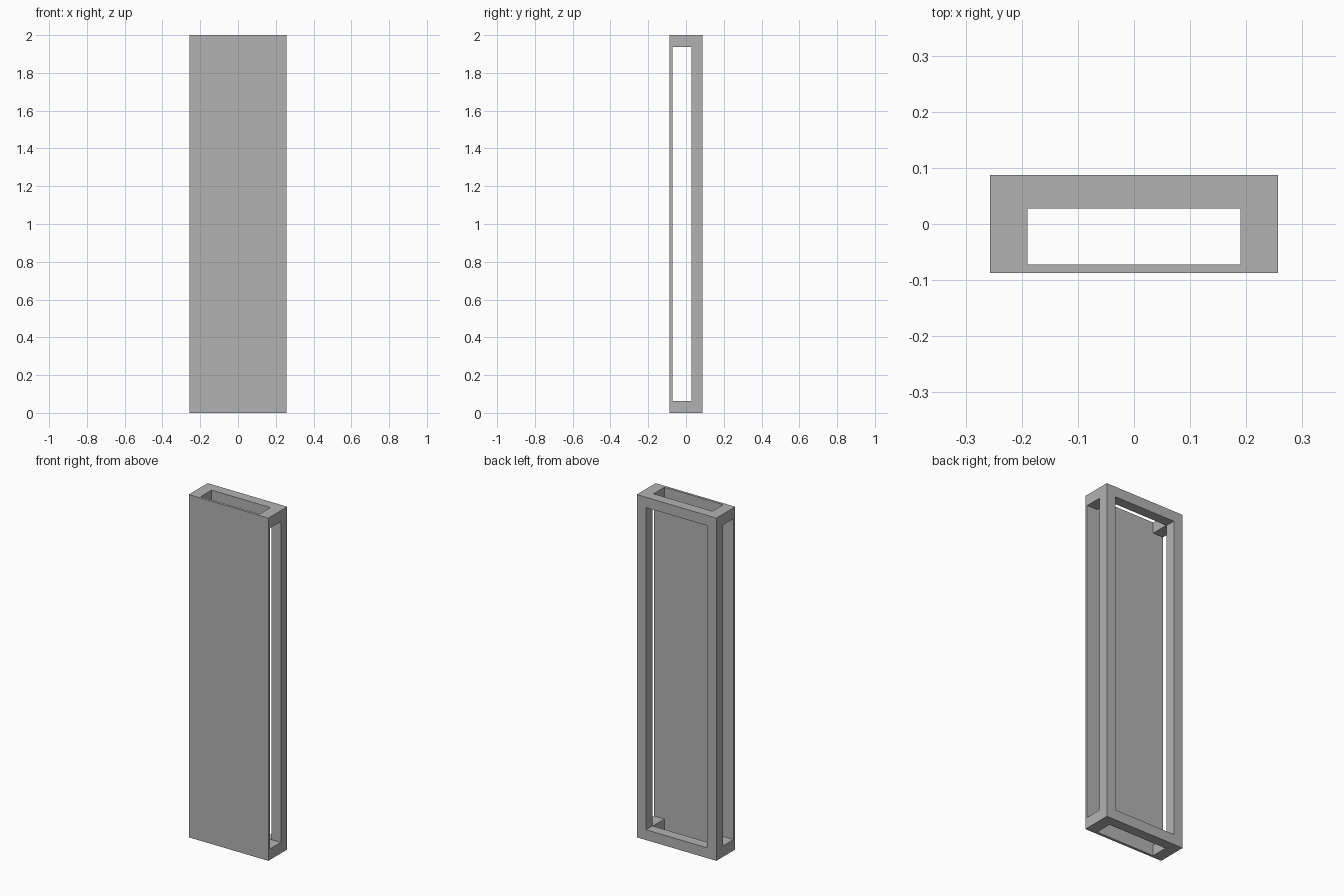
import bpy
import bmesh
from mathutils import Matrix, Vector

cube = bpy.data.objects.get("Cube")
if cube:
    bpy.data.objects.remove(cube, do_unlink=True)

# Overall half sizes and depths
HX, HY, H = 0.257, 0.087, 2.0
PANEL_BACK, FRAME_FRONT = -0.072, 0.028
RAIL = 0.06
BLOCK_X, BLOCK_Z = 0.067, 0.064

grey = bpy.data.materials.new("plain grey")
grey.use_nodes = True
colour = (0.45, 0.45, 0.45, 1)
grey.diffuse_color = colour
grey.node_tree.nodes["Principled BSDF"].inputs["Base Color"].default_value = colour


def add_object(name, bm):
    bmesh.ops.recalc_face_normals(bm, faces=bm.faces)
    mesh = bpy.data.meshes.new(name)
    bm.to_mesh(mesh)
    bm.free()
    mesh.materials.append(grey)
    obj = bpy.data.objects.new(name, mesh)
    bpy.context.collection.objects.link(obj)
    return obj


def box(name, low, high):
    low, high = Vector(low), Vector(high)
    bm = bmesh.new()
    place = Matrix.Translation((low + high) / 2) @ Matrix.Diagonal((*(high - low), 1))
    bmesh.ops.create_cube(bm, size=1, matrix=place)
    return add_object(name, bm)


def rectangle(bm, inset, y):
    x = HX - inset
    return [bm.verts.new(p) for p in ((-x, y, inset), (x, y, inset),
                                      (x, y, H - inset), (-x, y, H - inset))]


# Solid front panel
box("front_panel", (-HX, -HY, 0), (HX, PANEL_BACK, H))

# Open back frame: four loops bridged into one ring
bm = bmesh.new()
loops = [rectangle(bm, inset, y) for inset, y in
         ((0, FRAME_FRONT), (0, HY), (RAIL, HY), (RAIL, FRAME_FRONT))]
for a, b in zip(loops, loops[1:] + loops[:1]):
    for i in range(4):
        j = (i + 1) % 4
        bm.faces.new((a[i], a[j], b[j], b[i]))
add_object("back_frame", bm)

# Corner spacers joining the panel to the frame
for side, sx in (("right", -1), ("left", 1)):
    for level, z in (("bottom", 0), ("top", H - BLOCK_Z)):
        xs = sorted((sx * HX, sx * (HX - BLOCK_X)))
        box(f"{level}_{side}_spacer", (xs[0], PANEL_BACK, z),
            (xs[1], FRAME_FRONT, z + BLOCK_Z))
